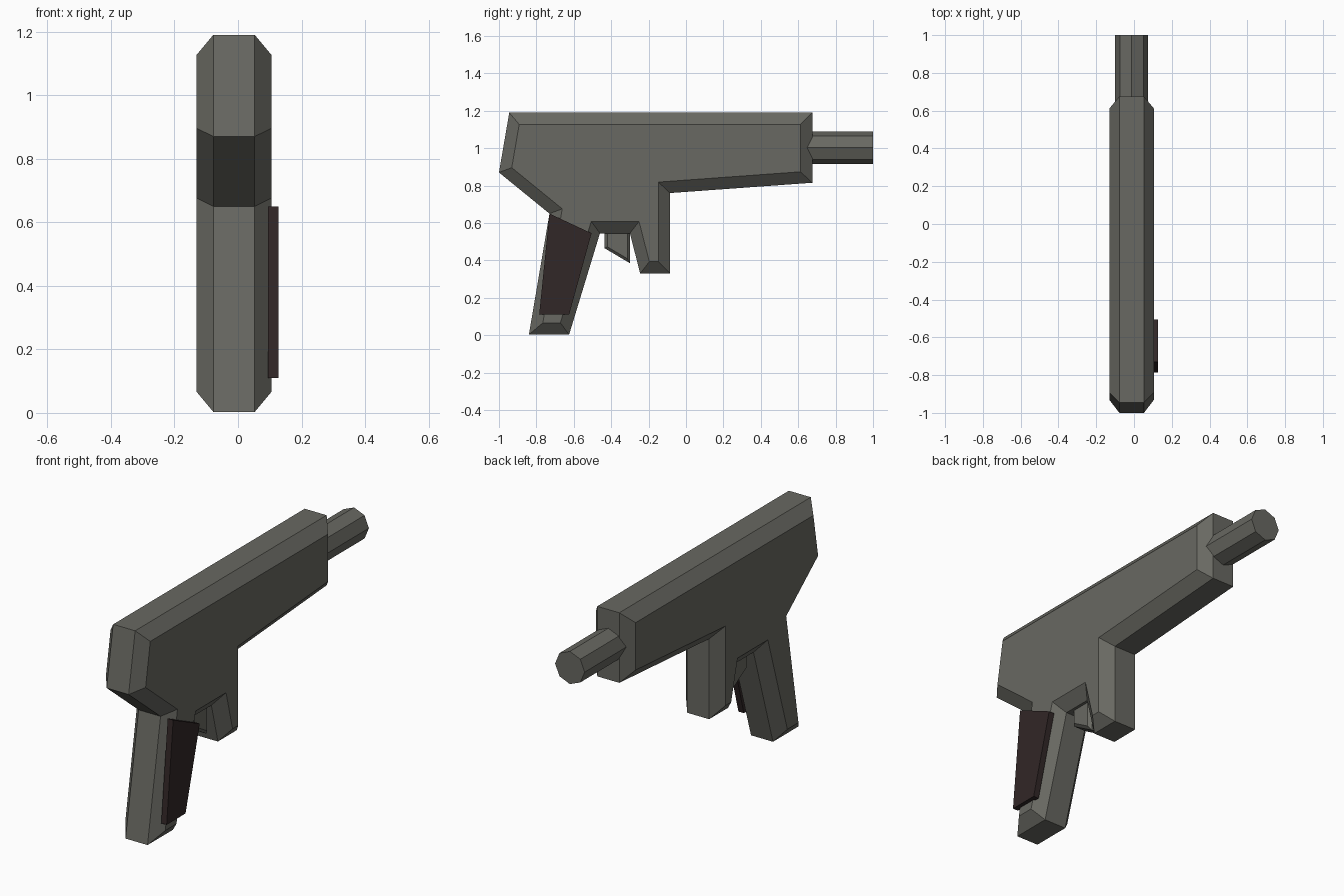
import bpy
import bmesh
import math
from mathutils import Vector, Matrix

old = bpy.data.objects.get("Cube")
if old:
    bpy.data.objects.remove(old, do_unlink=True)

CENTRE = -0.0125


def material(name, rgb):
    mat = bpy.data.materials.new(name)
    mat.use_nodes = True
    mat.diffuse_color = (*rgb, 1)
    mat.node_tree.nodes["Principled BSDF"].inputs["Base Color"].default_value = (*rgb, 1)
    return mat


def finish(name, bm, mat):
    bmesh.ops.recalc_face_normals(bm, faces=bm.faces)
    mesh = bpy.data.meshes.new(name)
    bm.to_mesh(mesh)
    bm.free()
    mesh.materials.append(mat)
    obj = bpy.data.objects.new(name, mesh)
    bpy.context.collection.objects.link(obj)
    return obj


def inset(profile, dist):
    """Mitred inward offset of a clockwise (y, z) outline."""
    pts = [Vector(p) for p in profile]
    result = []
    for i, p in enumerate(pts):
        a = (p - pts[i - 1]).normalized()
        b = (pts[(i + 1) % len(pts)] - p).normalized()
        na, nb = Vector((a.y, -a.x)), Vector((b.y, -b.x))
        result.append(p + (na + nb) * dist / (1 + na.dot(nb)))
    return result


def slab(name, layers, mat):
    """Skin a stack of matching (x, outline) layers and cap both ends."""
    bm = bmesh.new()
    rings = [[bm.verts.new((x, y, z)) for y, z in outline] for x, outline in layers]
    for r, s in zip(rings, rings[1:]):
        for i in range(len(r)):
            j = (i + 1) % len(r)
            bm.faces.new((r[i], r[j], s[j], s[i]))
    caps = [bm.faces.new(rings[0]), bm.faces.new(rings[-1])]
    bmesh.ops.recalc_face_normals(bm, faces=bm.faces)
    bmesh.ops.triangulate(bm, faces=caps)
    return finish(name, bm, mat)


def chamfered(name, outline, half, flat, dist, mat):
    inner = inset(outline, dist)
    return slab(name, [(CENTRE - half, inner), (CENTRE - flat, outline),
                       (CENTRE + flat, outline), (CENTRE + half, inner)], mat)


gunmetal = material("warm grey metal", (0.14, 0.14, 0.122))
brown = material("dark brown grip", (0.031, 0.02, 0.02))

# Body, grip and front leg in one chamfered outline
body = [(-0.945, 1.19), (0.675, 1.19), (0.675, 0.815), (-0.085, 0.76),
        (-0.085, 0.33), (-0.245, 0.33), (-0.30, 0.545), (-0.46, 0.545),
        (-0.625, 0.003), (-0.84, 0.003), (-0.73, 0.65), (-1.0, 0.87)]
chamfered("body", body, 0.1175, 0.065, 0.063, gunmetal)

# Trigger
trigger = [(-0.435, 0.60), (-0.30, 0.60), (-0.30, 0.385), (-0.435, 0.465)]
chamfered("trigger", trigger, 0.05, 0.035, 0.014, gunmetal)

# Grip panel on one side only
panel = [(-0.73, 0.65), (-0.505, 0.545), (-0.625, 0.11), (-0.785, 0.11)]
slab("grip_panel", [(0.095, panel), (0.127, panel)], brown)

# Eight-sided barrel
bm = bmesh.new()
bmesh.ops.create_cone(bm, cap_ends=True, segments=8, radius1=0.0875, radius2=0.0875, depth=0.4,
                      matrix=Matrix.Translation((CENTRE, 0.8, 1.0025)) @ Matrix.Rotation(math.pi / 2, 4, "X"))
finish("barrel", bm, gunmetal)
